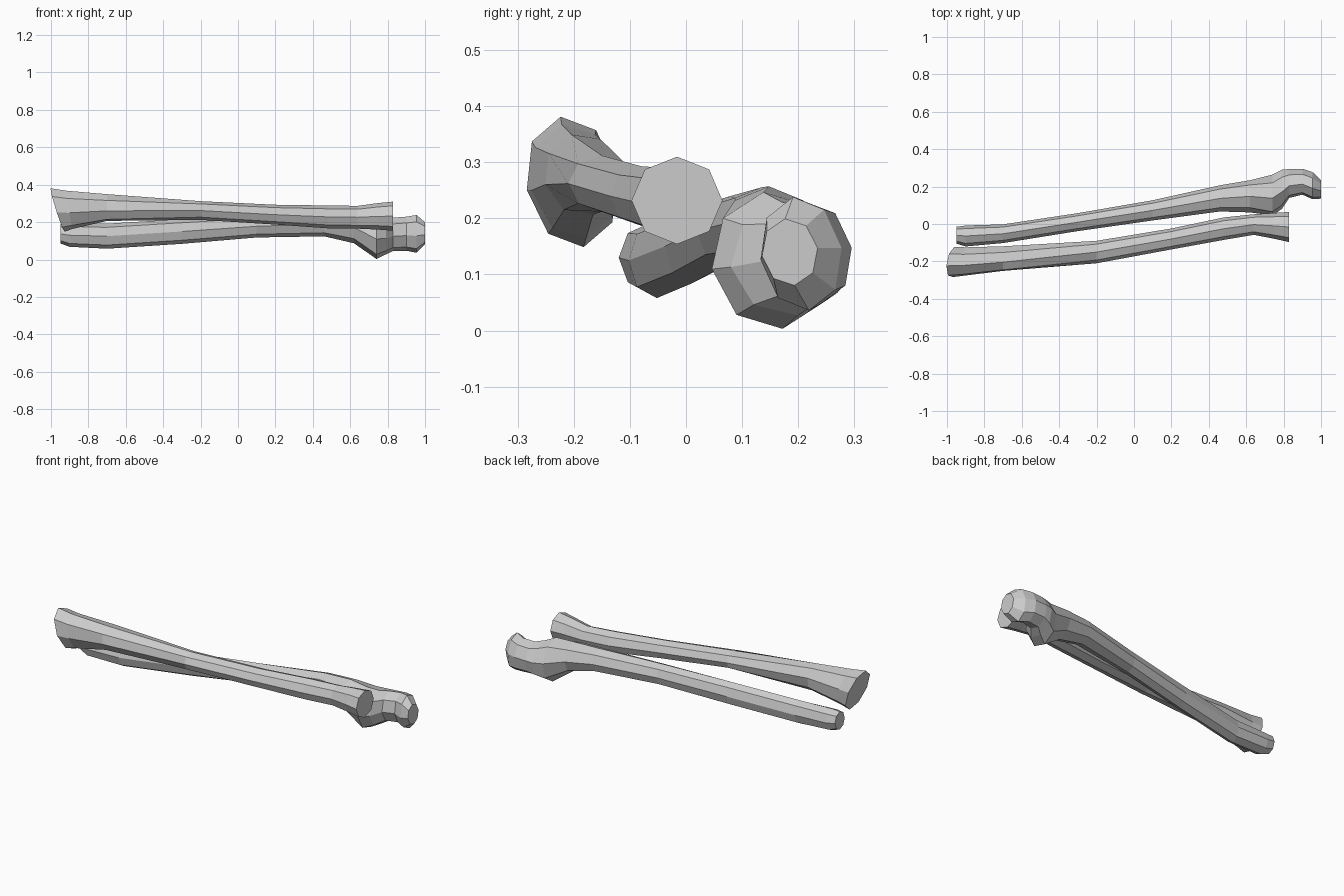
import bpy, bmesh
from math import sin, cos, tau, radians


def loft_bone(name, stations, sides=8, start_slant=(0, 0)):
    """Loft rings along x: each station is x, y, z, half width, half height, tilt."""
    bm = bmesh.new()
    rings = []
    for i, (x, y, z, ry, rz, tilt) in enumerate(stations):
        t = radians(tilt)
        ring = []
        for k in range(sides):
            a = tau * k / sides
            u, v = ry * cos(a), rz * sin(a)
            dy = u * cos(t) - v * sin(t)
            dz = u * sin(t) + v * cos(t)
            # only the first two rings follow the slanted end face
            f = (1, 0.5)[i] if i < 2 else 0
            dx = f * (start_slant[0] * dy + start_slant[1] * dz)
            ring.append(bm.verts.new((x + dx, y + dy, z + dz)))
        rings.append(ring)
    for r0, r1 in zip(rings, rings[1:]):
        for k in range(sides):
            n = (k + 1) % sides
            bm.faces.new((r0[k], r0[n], r1[n], r1[k]))
    bm.faces.new(rings[0][::-1])
    bm.faces.new(rings[-1])
    bmesh.ops.recalc_face_normals(bm, faces=bm.faces)
    mesh = bpy.data.meshes.new(name)
    bm.to_mesh(mesh)
    bm.free()
    obj = bpy.data.objects.new(name, mesh)
    bpy.context.collection.objects.link(obj)
    return obj


# Radius: flared slanted wrist end, slim bowed shaft, neck and flat round head
loft_bone("radius_bone", [
    (-0.965, -0.203, 0.265, 0.082, 0.118, 10),
    (-0.90, -0.200, 0.266, 0.077, 0.104, 12),
    (-0.70, -0.185, 0.278, 0.068, 0.074, 15),
    (-0.20, -0.150, 0.262, 0.060, 0.050, 0),
    (0.20, -0.080, 0.240, 0.056, 0.053, 0),
    (0.48, -0.025, 0.228, 0.060, 0.061, 0),
    (0.64, -0.003, 0.226, 0.055, 0.061, 0),
    (0.75, -0.010, 0.231, 0.069, 0.071, 0),
    (0.83, -0.016, 0.232, 0.081, 0.078, 0),
], start_slant=(0.1, -0.31))

# Ulna: small wrist end, widening shaft, lower process, notch and elbow knob
loft_bone("ulna_bone", [
    (-0.95, -0.060, 0.138, 0.045, 0.052, 0),
    (-0.90, -0.064, 0.130, 0.056, 0.062, 0),
    (-0.70, -0.052, 0.125, 0.050, 0.067, 0),
    (-0.30, 0.010, 0.150, 0.048, 0.066, 0),
    (0.10, 0.073, 0.178, 0.054, 0.060, 0),
    (0.46, 0.137, 0.190, 0.070, 0.066, 0),
    (0.62, 0.148, 0.172, 0.086, 0.085, 0),
    (0.74, 0.155, 0.125, 0.110, 0.123, 8),
    (0.79, 0.185, 0.128, 0.106, 0.102, 8),
    (0.83, 0.217, 0.135, 0.078, 0.090, 8),
    (0.90, 0.226, 0.138, 0.070, 0.092, 8),
    (0.955, 0.205, 0.137, 0.073, 0.102, 8),
    (1.00, 0.185, 0.140, 0.050, 0.060, 8),
])
